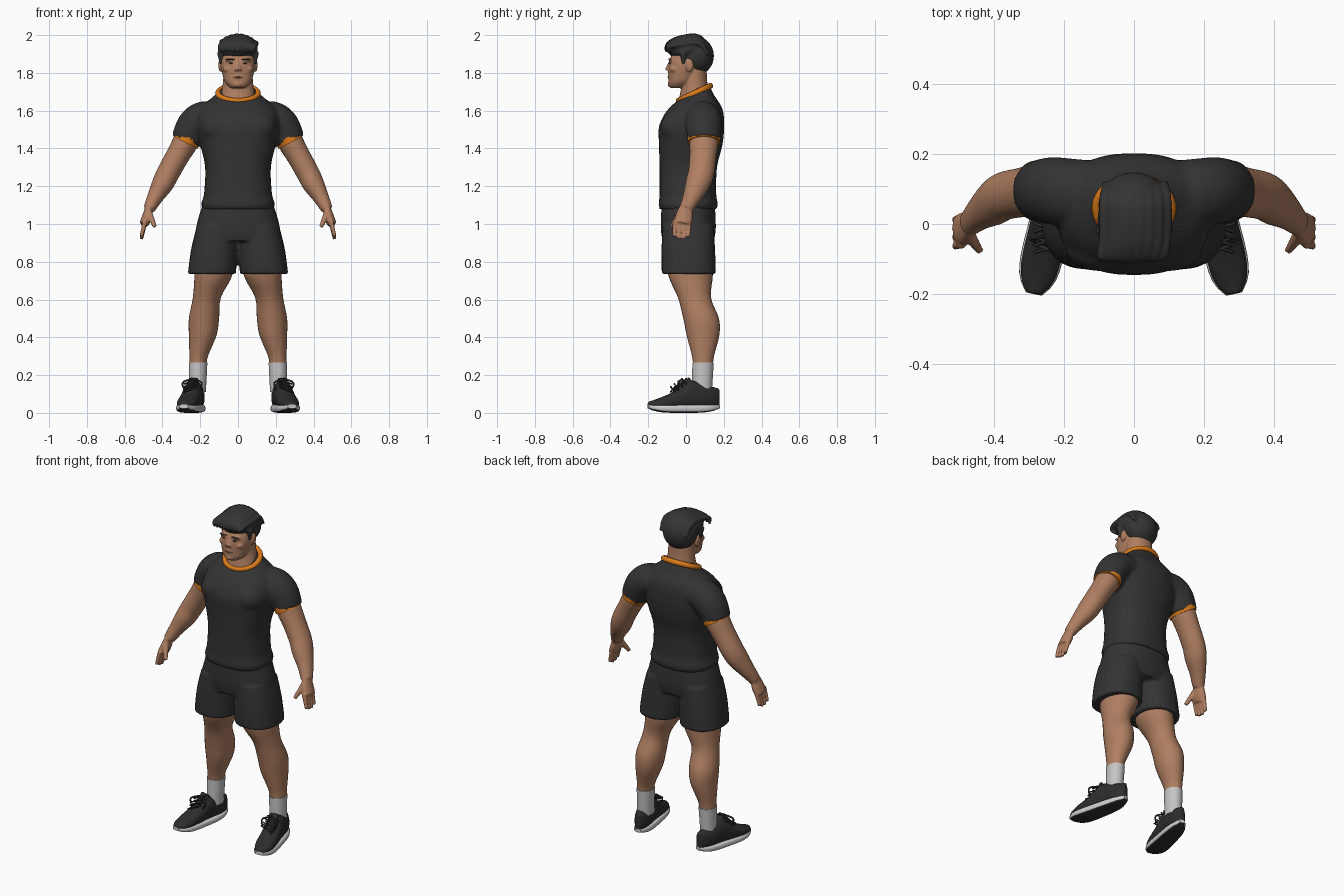
import bpy, bmesh, math
from mathutils import Vector, Matrix

cube = bpy.data.objects.get("Cube")
if cube:
    bpy.data.objects.remove(cube, do_unlink=True)

AXIS_X, AXIS_Y, AXIS_Z = Matrix.Identity(3)
SIDES = {"left": 1, "right": -1}


def material(name, red, green, blue):
    mat = bpy.data.materials.new(name)
    mat.use_nodes = True
    mat.diffuse_color = (red, green, blue, 1)
    shader = mat.node_tree.nodes["Principled BSDF"]
    shader.inputs["Base Color"].default_value = mat.diffuse_color
    shader.inputs["Roughness"].default_value = .8
    return mat


def grey(name, level):
    return material(name, level, level, level)


skin = material("skin", .43, .21, .12)
lip_brown = material("lip brown", .3, .12, .08)
orange = material("orange trim", .72, .2, .01)
cloth = grey("charcoal cloth", .033)
hair_dark = grey("dark hair", .034)
shoe_black = grey("shoe black", .026)
sock_grey = grey("sock grey", .56)
sole_white = grey("sole white", .62)


def spline(keys, steps):
    """Catmull-Rom samples through tuples of any length."""
    samples = []
    padded = [keys[0], *keys, keys[-1]]
    for group in zip(padded, padded[1:], padded[2:], padded[3:]):
        for step in range(steps):
            t = step / steps
            samples.append([b + t * ((c - a) + t * ((2 * a - 5 * b + 4 * c - d)
                            + t * (3 * b - a - 3 * c + d))) / 2
                            for a, b, c, d in zip(*group)])
    return samples + [list(keys[-1])]


def rounded(value, power):
    return math.copysign(abs(value) ** (2 / power), value)


def loft(bm, keys, ref=AXIS_X, axis=None, power=2, flat=1, side=1, count=24, steps=4):
    """Skin superellipse rings; a key is x, y, z, radius along ref, optional cross radius."""
    rows = spline(keys, steps)
    mids = [Vector(row[:3]) for row in rows]
    rings = []
    for i, (mid, row) in enumerate(zip(mids, rows)):
        along = axis or mids[min(i + 1, len(mids) - 1)] - mids[max(i - 1, 0)]
        along = along.normalized()
        u = (ref - along * along.dot(ref)).normalized()
        v = along.cross(u)
        ring = []
        for k in range(count):
            angle = math.tau * k / count
            point = (mid + u * row[3] * rounded(math.cos(angle), power)
                     + v * row[-1] * flat * rounded(math.sin(angle), power))
            point.x *= side
            ring.append(bm.verts.new(point))
        rings.append(ring)
    for low, high in zip(rings, rings[1:]):
        for k in range(count):
            bm.faces.new((low[k - 1], low[k], high[k], high[k - 1])).smooth = True
    bm.faces.new(rings[0])
    bm.faces.new(rings[-1])


def taper(bm, start, end, thick, thin, side=1):
    """Round finger-like rod."""
    loft(bm, [(*start, thick), (*end, thin)], ref=AXIS_Y, side=side, count=12)


def ball(bm, centre, radii):
    place = Matrix.Translation(centre) @ Matrix.Diagonal((*radii, 1))
    made = bmesh.ops.create_uvsphere(bm, u_segments=24, v_segments=16, radius=1, matrix=place)
    for vert in made["verts"]:
        for face in vert.link_faces:
            face.smooth = True


def finish(bm, name, *mats, voxel=0):
    """Turn a bmesh into an object, optionally fused into one soft surface."""
    bmesh.ops.recalc_face_normals(bm, faces=bm.faces[:])
    mesh = bpy.data.meshes.new(name)
    bm.to_mesh(mesh)
    bm.free()
    for mat in mats:
        mesh.materials.append(mat)
    obj = bpy.data.objects.new(name, mesh)
    bpy.context.collection.objects.link(obj)
    if voxel:
        fuse = obj.modifiers.new("fuse", "REMESH")
        fuse.mode, fuse.voxel_size, fuse.use_smooth_shade = "VOXEL", voxel, True
        relax = obj.modifiers.new("relax", "SMOOTH")
        relax.iterations = 2


def shoe(label, side):
    """Upper and sole follow one heel-to-toe line, with widths set by rule."""
    heel, toe = Vector((.205, .176, 0)), Vector((.286, -.2, 0))
    tops = spline([(.13,), (.15,), (.17,), (.12,), (.085,), (.06,)], 3)
    upper, sole = [], []
    for i, (top,) in enumerate(tops):
        t = i / (len(tops) - 1)
        x, y, _ = heel.lerp(toe, t)
        end = max(.35, math.sqrt(1 - abs(2 * t - 1) ** 4))
        half = end * (.05 + .016 * t)
        spring = .012 * (2 * t - 1) ** 4
        upper.append((x, y, top / 2 + .01, half * .93, top / 2 - .01))
        sole.append((x, y, .022 + spring, half, .022 - spring))
    bm = bmesh.new()
    loft(bm, upper, axis=toe - heel, power=2.3, side=side, steps=1)
    loft(bm, [(.25, -.06, .11, .026), (.234, .02, .18, .03)], flat=.4, side=side)
    finish(bm, label + "_shoe", shoe_black, voxel=.007)

    # Pale sidewall, dark tread
    bm = bmesh.new()
    loft(bm, sole, axis=toe - heel, power=3.5, side=side, steps=1)
    bmesh.ops.recalc_face_normals(bm, faces=bm.faces[:])
    for face in bm.faces:
        face.material_index = int(face.normal.z < -.75)
    finish(bm, label + "_sole", sole_white, shoe_black)

    # Crossed laces and a loose bow
    bm = bmesh.new()
    for d in (-1, 1):
        for i in range(4):
            mid = Vector((.25, -.07 + .02 * i, .125 + .014 * i))
            reach = Vector((.036, .012 * d, -.015))
            taper(bm, mid, mid + reach, .005, .004, side)
            taper(bm, mid, mid - reach * Vector((1, 1, -1)).z * -1, .005, .004, side)
        loft(bm, [(.243, -.02, .18, .005), (.243 + .05 * d, -.04, .16, .005),
                  (.243 + .04 * d, -.05, .12, .004)], ref=AXIS_Y, side=side, count=8)
    finish(bm, label + "_laces", shoe_black)


def arm(label, side):
    bm = bmesh.new()
    loft(bm, [(.24, .095, 1.52, .07), (.275, .095, 1.44, .077), (.32, .09, 1.36, .071),
              (.37, .08, 1.27, .069), (.4, .06, 1.21, .065), (.44, .03, 1.14, .048),
              (.47, 0, 1.08, .036)], ref=AXIS_Y, flat=.88, side=side)
    # Palm, four fingers and thumb
    loft(bm, [(.47, 0, 1.09, .035), (.482, -.01, 1.04, .046), (.497, -.018, 1, .046)],
         ref=AXIS_Y, flat=.55, side=side)
    for i in range(4):
        y = .018 - .025 * i
        taper(bm, (.49, y, 1.02), (.512, y - .006, .915 + .012 * abs(i - 1.4)), .014, .01, side)
    taper(bm, (.472, -.03, 1.06), (.44, -.077, .985), .019, .011, side)
    finish(bm, label + "_arm", skin, voxel=.006)


def leg(label, side):
    bm = bmesh.new()
    loft(bm, [(.125, .02, .86, .1), (.13, .024, .73, .1), (.165, .045, .61, .074),
              (.18, .08, .5, .08), (.187, .09, .41, .073), (.208, .09, .3, .049),
              (.212, .09, .25, .045)], axis=AXIS_Z, flat=1.18, side=side, count=32)
    finish(bm, label + "_leg", skin)
    bm = bmesh.new()
    loft(bm, [(.211, .09, .266, .049), (.215, .085, .11, .045)],
         axis=AXIS_Z, flat=1.16, side=side, count=32)
    finish(bm, label + "_sock", sock_grey)


def sleeve_trim(label, side):
    bm = bmesh.new()
    loft(bm, [(.264, .095, 1.462, .088), (.28, .095, 1.432, .086)],
         ref=AXIS_Y, flat=.85, side=side, count=32)
    finish(bm, label + "_sleeve_trim", orange)


for label, side in SIDES.items():
    for build in (arm, sleeve_trim, leg, shoe):
        build(label, side)

# Shirt: torso, chest and sleeves fused together
bm = bmesh.new()
loft(bm, [(0, .012, 1.08, .19, .152), (0, .012, 1.11, .194, .156), (0, .01, 1.16, .18, .15),
          (0, .012, 1.3, .174, .152), (0, .025, 1.42, .2, .168), (0, .03, 1.52, .22, .172),
          (0, .05, 1.61, .2, .143), (0, .07, 1.68, .125, .08), (0, .08, 1.72, .085, .05)],
     axis=AXIS_Z, power=2.4, count=40)
for side in SIDES.values():
    ball(bm, (.1 * side, -.055, 1.51), (.1, .08, .085))
    loft(bm, [(.1, .09, 1.55, .09), (.18, .09, 1.56, .097), (.236, .095, 1.52, .096),
              (.276, .095, 1.44, .086)], ref=AXIS_Y, flat=.93, side=side)
finish(bm, "shirt", cloth, voxel=.01)

# Collar trim, tipped down at the front
bpy.ops.mesh.primitive_torus_add(major_radius=.1, minor_radius=.014, location=(0, .045, 1.692),
                                 rotation=(math.radians(25), 0, 0))
collar = bpy.context.object
collar.name, collar.scale = "collar_trim", (1.06, .94, 1.1)
collar.data.materials.append(orange)
bpy.ops.object.shade_smooth()

# Shorts: hips and two wide legs
bm = bmesh.new()
loft(bm, [(0, .012, 1.12, .182, .14), (0, .012, .98, .222, .146), (0, .012, .91, .2, .135)],
     axis=AXIS_Z, power=2.3, count=40)
for side in SIDES.values():
    loft(bm, [(.11, .012, .99, .108, .135), (.125, .012, .87, .123, .142),
              (.138, .015, .735, .128, .144)], axis=AXIS_Z, power=2.3, side=side)
finish(bm, "shorts", cloth, voxel=.01)

# Neck, head, nose, mouth, cheeks and ears
bm = bmesh.new()
loft(bm, [(0, .045, 1.62, .11), (0, .045, 1.67, .095), (0, .045, 1.73, .082),
          (0, .045, 1.82, .075)], axis=AXIS_Z, flat=.85)
loft(bm, [(0, -.05, 1.72, .036, .03), (0, -.036, 1.737, .058, .055), (0, -.02, 1.77, .077, .073),
          (0, .005, 1.86, .09, .095), (0, .03, 1.96, .06, .07)],
     axis=AXIS_Z, power=2.3, count=32)
loft(bm, [(0, -.08, 1.865, .01), (0, -.1, 1.813, .018)], flat=.7, count=12)
ball(bm, (0, -.083, 1.74), (.026, .014, .016))
ball(bm, (0, -.085, 1.78), (.03, .012, .014))
for side in SIDES.values():
    ball(bm, (.037 * side, -.078, 1.868), (.032, .014, .009))
    ball(bm, (.055 * side, -.06, 1.82), (.025, .025, .02))
    ball(bm, (.092 * side, .018, 1.84), (.012, .022, .035))
finish(bm, "head", skin, voxel=.005)

# Lips, eyes and eyebrows
bm = bmesh.new()
ball(bm, (0, -.09, 1.777), (.026, .009, .004))
finish(bm, "lips", lip_brown)
for label, side in SIDES.items():
    bm = bmesh.new()
    ball(bm, (.035 * side, -.084, 1.85), (.012, .006, .004))
    finish(bm, label + "_eye", shoe_black)
    bm = bmesh.new()
    ball(bm, (.04 * side, -.086, 1.872), (.025, .008, .004))
    finish(bm, label + "_eyebrow", hair_dark)

# Hair: cap, swept locks and sideburns
bm = bmesh.new()
ball(bm, (0, .055, 1.89), (.102, .093, .102))
ball(bm, (0, .012, 1.928), (.105, .112, .066))
for i in range(8):
    x = -.08 + .024 * i
    arch = .045 - 4.5 * x * x
    loft(bm, [(x, .12, 1.89 + arch / 2, .01), (x, .07, 1.945 + arch, .02),
              (x, -.03, 1.94 + arch, .02), (x - .01, -.095, 1.93 + arch / 2, .018),
              (x - .02, -.112 + abs(x) / 3, 1.9 + arch / 4, .006)], flat=.7, count=12)
for side in SIDES.values():
    taper(bm, (.092 * side, -.015, 1.91), (.09 * side, -.014, 1.845), .02, .007)
finish(bm, "hair", hair_dark, voxel=.006)
